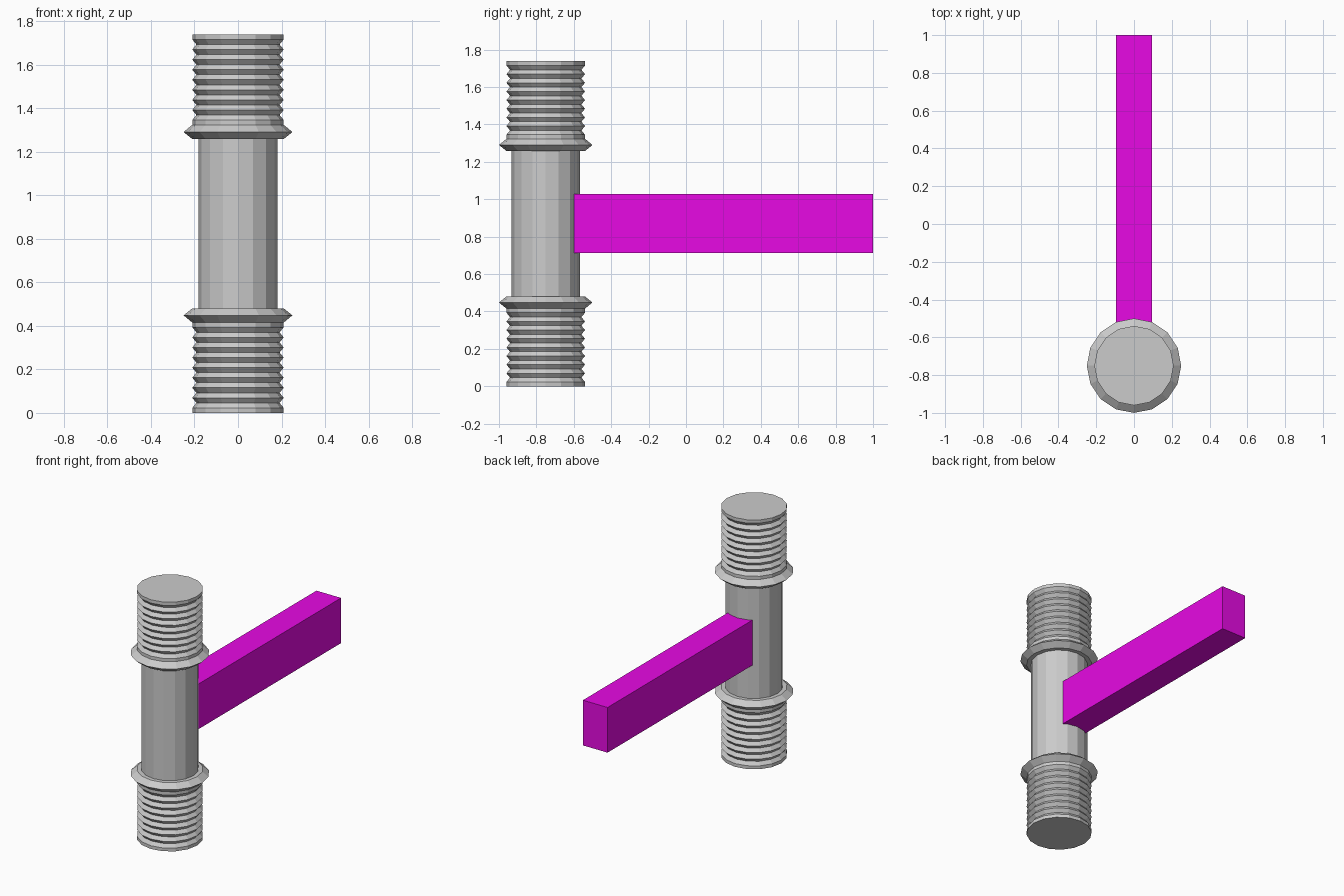
import bpy, bmesh, math

if "Cube" in bpy.data.objects:
    bpy.data.objects.remove(bpy.data.objects["Cube"])

POST_Y = -0.75
HEIGHT = 1.738
SIDES = 16


def make_object(name, bm):
    bmesh.ops.recalc_face_normals(bm, faces=bm.faces)
    mesh = bpy.data.meshes.new(name)
    bm.to_mesh(mesh)
    bm.free()
    obj = bpy.data.objects.new(name, mesh)
    bpy.context.collection.objects.link(obj)
    return obj


def lathe(name, profile):
    """Closed faceted solid from (radius, z) points, bottom to top."""
    bm = bmesh.new()
    rings = []
    for r, z in profile:
        rings.append([bm.verts.new((r * math.cos(2 * math.pi * i / SIDES),
                                    POST_Y + r * math.sin(2 * math.pi * i / SIDES), z))
                      for i in range(SIDES)])
    for low, high in zip(rings, rings[1:]):
        for i in range(SIDES):
            j = (i + 1) % SIDES
            bm.faces.new((low[i], low[j], high[j], high[i]))
    bm.faces.new(rings[0])
    bm.faces.new(rings[-1])
    return make_object(name, bm)


# Threaded end: flat rim, eight V grooves, flat neck, then a pointed collar
R, GROOVE_R, GROOVES = 0.21, 0.191, 8
start, stop = 0.023, 0.393
pitch = (stop - start) / GROOVES
end_profile = [(R, 0.0), (R, start)]
for k in range(GROOVES):
    end_profile += [(GROOVE_R, start + (k + 0.5) * pitch), (R, start + (k + 1) * pitch)]
end_profile += [(R, 0.415), (0.25, 0.448), (R, 0.48)]

lathe("lower_threaded_end", end_profile)
lathe("upper_threaded_end", [(r, HEIGHT - z) for r, z in reversed(end_profile)])

# Plain shaft between the collars
lathe("shaft", [(0.182, 0.48), (0.182, HEIGHT - 0.48)])

# Coloured arm reaching backwards from the shaft
bm = bmesh.new()
bmesh.ops.create_cube(bm, size=1)
bmesh.ops.scale(bm, vec=(0.19, 1.6, 0.315), verts=bm.verts)
bmesh.ops.translate(bm, vec=(0, 0.2, 0.87), verts=bm.verts)
arm = make_object("arm", bm)
magenta = bpy.data.materials.new("magenta")
magenta.diffuse_color = (0.8, 0.003, 0.77, 1)
magenta.use_nodes = True
magenta.node_tree.nodes["Principled BSDF"].inputs["Base Color"].default_value = magenta.diffuse_color
arm.data.materials.append(magenta)
